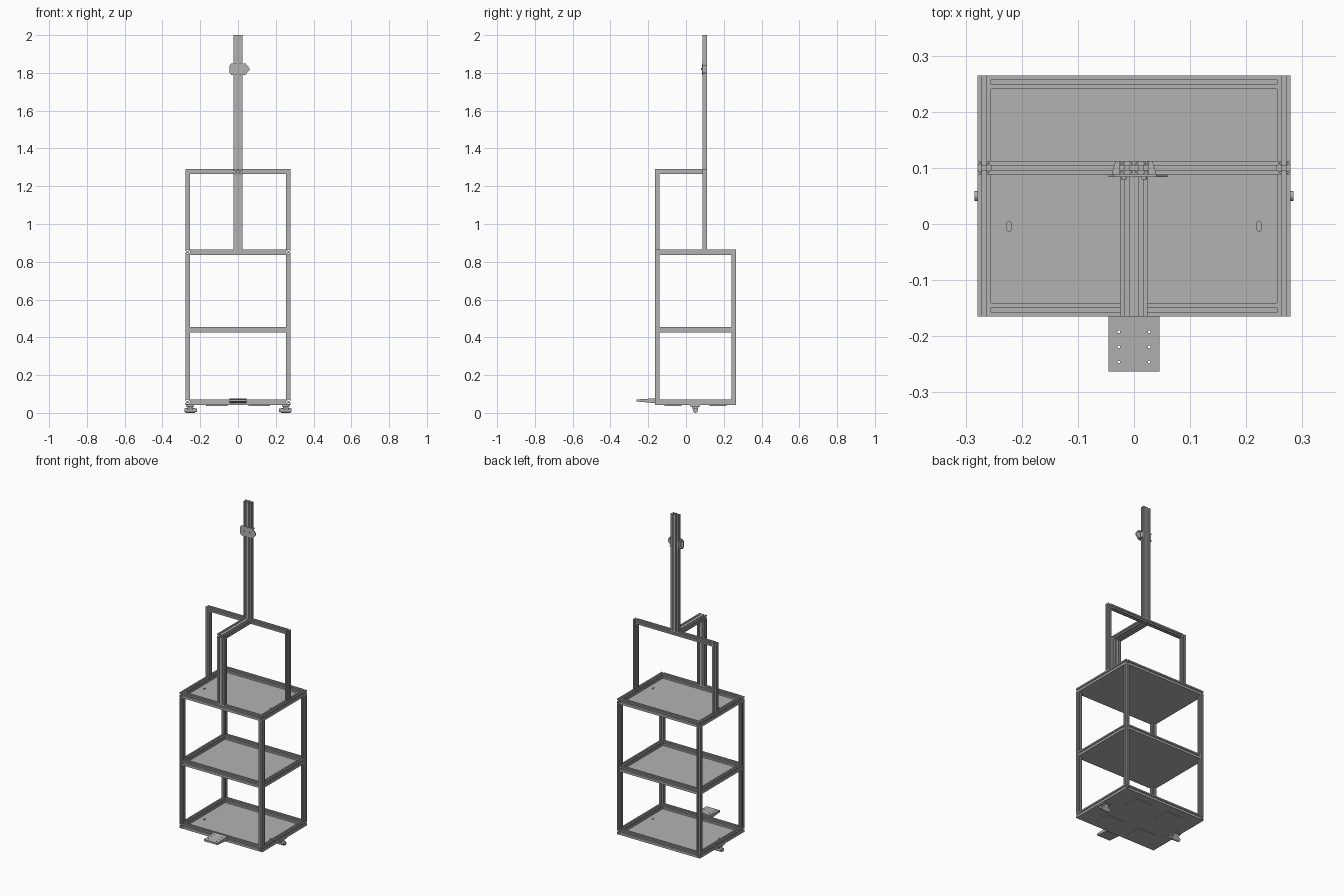
import bpy, bmesh, math
from mathutils import Matrix, Vector

cube = bpy.data.objects.get("Cube")
if cube:
    bpy.data.objects.remove(cube)

grey = bpy.data.materials.new("plain grey")
grey.use_nodes = True
grey.diffuse_color = (0.45, 0.45, 0.45, 1)
grey.node_tree.nodes["Principled BSDF"].inputs["Base Color"].default_value = (0.45, 0.45, 0.45, 1)

H = 0.0122          # half width of one extrusion
W = 2 * H
X, YF, YB = 0.279, -0.165, 0.265
YM, YC = 0.1, (YF + YB) / 2


def add(name, bm):
    bmesh.ops.recalc_face_normals(bm, faces=bm.faces)
    mesh = bpy.data.meshes.new(name)
    bm.to_mesh(mesh)
    bm.free()
    mesh.materials.append(grey)
    ob = bpy.data.objects.new(name, mesh)
    bpy.context.collection.objects.link(ob)
    return ob


def prism(name, points, vec):
    """Extrude a closed outline of 3D points along vec."""
    bm = bmesh.new()
    face = bm.faces.new([bm.verts.new(p) for p in points])
    out = bmesh.ops.extrude_face_region(bm, geom=[face])
    bmesh.ops.translate(bm, vec=vec, verts=[v for v in out["geom"] if isinstance(v, bmesh.types.BMVert)])
    return add(name, bm)


def box(name, x0, x1, y0, y1, z0, z1):
    return prism(name, [(x0, y0, z0), (x1, y0, z0), (x1, y1, z0), (x0, y1, z0)], (0, 0, z1 - z0))


def cylinder(name, centre, radius, depth, axis, sides=24):
    bm = bmesh.new()
    turn = Vector((0, 0, 1)).rotation_difference(Vector(axis)).to_matrix().to_4x4()
    bmesh.ops.create_cone(bm, cap_ends=True, segments=sides, radius1=radius, radius2=radius,
                          depth=depth, matrix=Matrix.Translation(centre) @ turn)
    ob = add(name, bm)
    for p in ob.data.polygons:
        p.use_smooth = len(p.vertices) == 4
    return ob


# Slotted square section: one side's outline turned four times
SIDE = [(H, H), (0.004, H), (0.004, H - 0.003), (0.008, H - 0.003), (0.004, 0.005)]
SIDE += [(-x, y) for x, y in SIDE[:0:-1]]
SECTION = []
for k in range(4):
    c, s = [(1, 0), (0, 1), (-1, 0), (0, -1)][k]
    SECTION += [(x * c - y * s, x * s + y * c) for x, y in SIDE]


def bar(name, axis, start, end, a, b):
    """Extrusion along an axis; a and b are its centre on the other two axes, in order."""
    pts = []
    for u, v in SECTION:
        p = [a + u, b + v]
        p.insert(axis, start)
        pts.append(p)
    vec = [0, 0, 0]
    vec[axis] = end - start
    return prism(name, pts, vec)


def cut(ob, cutters):
    for c in cutters:
        mod = ob.modifiers.new("cut", "BOOLEAN")
        mod.operation = "DIFFERENCE"
        mod.solver = "EXACT"
        mod.object = c
        c.hide_render = True
        c.hide_viewport = True
        c.display_type = "WIRE"


def slot_cutter(x, z):
    r, y0, y1 = 0.004, -0.009, 0.001
    pts = [(x + r * math.cos(math.pi * i / 8), (y1 if i <= 8 else y0) + r * math.sin(math.pi * i / 8), z - 0.01)
           for i in range(17)]
    return prism("slot_cutter", pts, (0, 0, 0.03))


SIDES = ((1, "left"), (-1, "right"))
ENDS = ((YF + H, "front"), (YB - H, "back"))

# Shelves: frame of four rails with a panel underneath
for label, z in (("bottom", 0.046), ("middle", 0.431), ("top", 0.840)):
    inset = W if label == "middle" else 0
    for s, side in SIDES:
        bar(f"{label}_{side}_rail", 1, YF + inset, YB - inset, s * (X - H), z + H)
    for y, end in ENDS:
        bar(f"{label}_{end}_rail", 0, W - X, X - W, y, z + H)
    if label == "middle":
        # corners notched around the posts
        a, b, hy = X - W, X, (YB - YF) / 2
        q = [(b, hy - W), (a, hy - W), (a, hy)]
        outline = q + [(-x, y) for x, y in q[::-1]]
        outline += [(-x, -y) for x, y in outline]
        prism("middle_panel", [(x, y + YC, z - 0.005) for x, y in outline], (0, 0, 0.005))
    else:
        panel = box(f"{label}_panel", -X, X, YF, YB, z - 0.005, z)
        cut(panel, [slot_cutter(s * 0.223, z) for s, _ in SIDES])

# Corner posts
for s, side in SIDES:
    for y, end in ENDS:
        bar(f"{end}_{side}_post", 2, 0.046 + W, 0.840, s * (X - H), y)

# Upper frame: side posts, cross bar, paired front posts and arms, paired mast
TOP = 1.29
DECK = 0.840 + W
for s, side in SIDES:
    bar(f"upper_{side}_post", 2, DECK, TOP, s * (X - H), YM)
    bar(f"centre_{side}_front_post", 2, DECK, TOP - W, s * H, YF + H)
    bar(f"centre_{side}_arm", 1, YF, YM - H, s * H, TOP - H)
    bar(f"mast_{side}", 2, TOP, 2.0, s * H, YM)
bar("cross_bar", 0, W - X, X - W, YM, TOP - H)

# Mast bracket: pointed face plate, side gussets and bolts
plate = [(-0.036, 1.79), (0.04, 1.79), (0.06, 1.814), (0.06, 1.826), (0.04, 1.85),
         (-0.036, 1.85), (-0.045, 1.838), (-0.045, 1.802)]
prism("bracket_plate", [(x, YM - H, z) for x, z in plate], (0, -0.004, 0))
for s, side in SIDES:
    for z in (1.797, 1.839):
        prism(f"bracket_{side}_gusset",
              [(s * 0.025, YM - H, z), (s * 0.04, YM - H, z), (s * 0.033, YM + H, z), (s * 0.025, YM + H, z)],
              (0, 0, 0.004))
    box(f"bracket_{side}_cheek", *sorted((s * 0.025, s * 0.028)), YM - H, YM + H, 1.797, 1.843)
    cylinder(f"bracket_{side}_bolt", (s * 0.018, YM - H - 0.006, 1.82), 0.005, 0.005, (0, 1, 0), 12)

# Front step, thinner toward its tip, with drilled holes
step = prism("front_step", [(-0.045, y, z) for y, z in
             ((YF, 0.052), (YF, 0.077), (-0.263, 0.071), (-0.263, 0.060))], (0.09, 0, 0))
cut(step, [cylinder("hole_cutter", (s * 0.027, y, 0.065), 0.0025, 0.06, (0, 0, 1), 10)
           for s, _ in SIDES for y in (-0.192, -0.219, -0.246)])

# Thin pads under the base
for s, side in SIDES:
    for y, end in ((-0.07, "front"), (0.17, "back")):
        box(f"{end}_{side}_pad", *sorted((s * 0.055, s * 0.17)), y - 0.045, y + 0.045, 0.037, 0.041)

# Roller feet
for s, side in SIDES:
    box(f"{side}_foot_plate", *sorted((s * 0.232, s * 0.276)), 0.02, 0.075, 0.034, 0.041)
    prism(f"{side}_foot_bracket", [(s * 0.238, y, z) for y, z in
          ((0.03, 0.034), (0.067, 0.034), (0.06, 0.012), (0.038, 0.012))], (s * 0.03, 0, 0))
    cylinder(f"{side}_foot_roller", (s * 0.252, 0.05, 0.013), 0.013, 0.05, (1, 0, 0))
    cylinder(f"{side}_foot_axle", (s * 0.251, 0.05, 0.013), 0.009, 0.067, (1, 0, 0))
